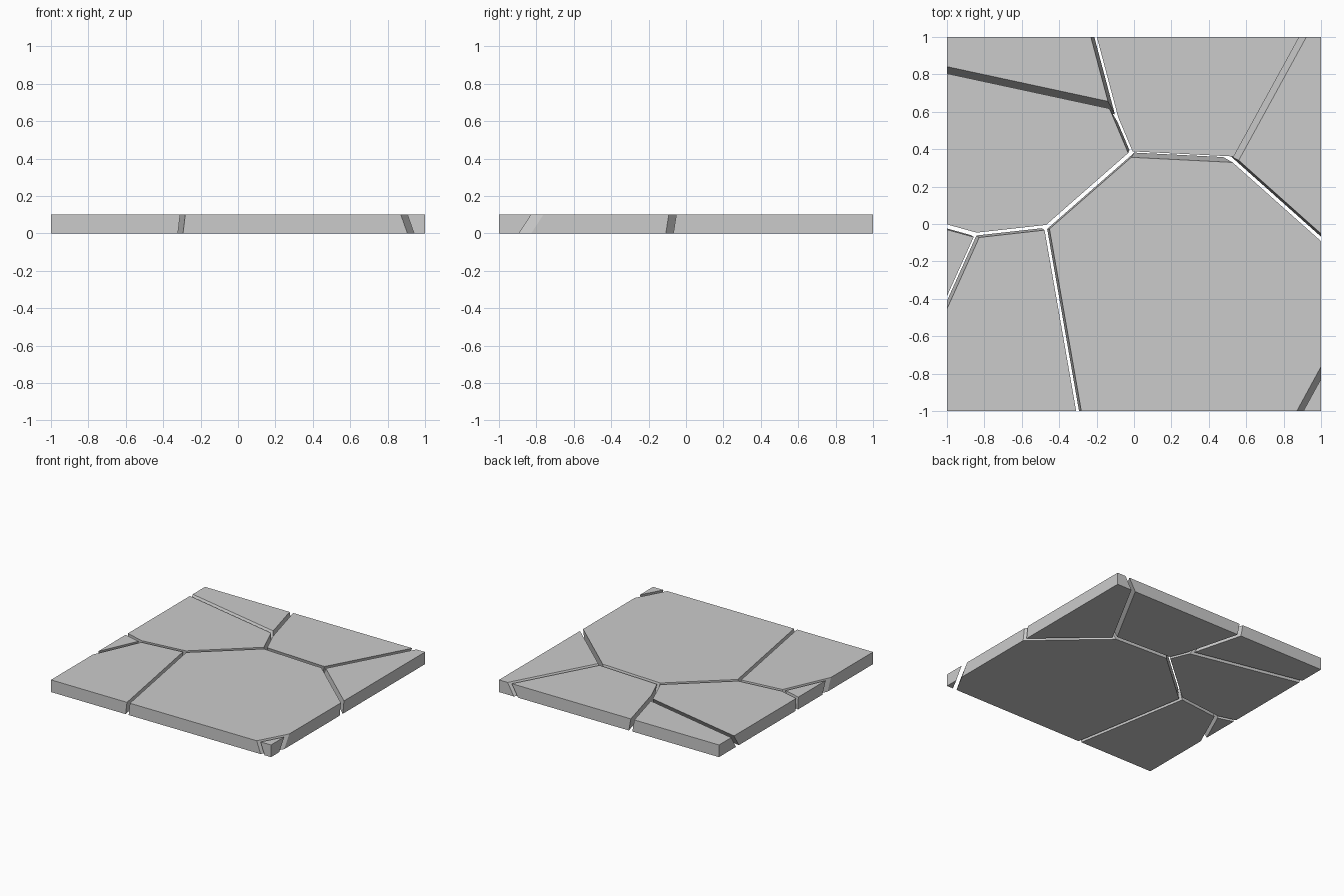
import bpy, bmesh
from mathutils import Vector

if "Cube" in bpy.data.objects:
    bpy.data.objects.remove(bpy.data.objects["Cube"])

H = 0.1  # slab thickness

# Cracks: start and end of the centre line on the top face, gap width,
# sideways drift of the crack at the bottom (positive = left of its direction)
CRACKS = {
    "corner_back_left": ((-1, .823), (-.123, .634), .036, -.06),
    "back_upper": ((-.118, .636), (-.214, .997), .031, -.018),
    "back_lower": ((-.118, .618), (-.021, .388), .025, .012),
    "middle": ((-.005, .372), (.535, .345), .032, .026),
    "back_right": ((.548, .353), (.901, .997), .033, .05),
    "right": ((.532, .345), (1, -.072), .03, -.012),
    "diagonal": ((-.465, -.019), (-.016, .374), .028, .008),
    "front": ((-.468, -.013), (-.296, -.997), .027, -.012),
    "left_inner": ((-.834, -.059), (-.476, -.019), .027, .012),
    "left_outer": ((-1, -.016), (-.856, -.056), .027, .006),
    "left_slant": ((-.842, -.07), (-1, -.42), .028, -.018),
    "corner_front_right": ((.888, -1), (1, -.795), .031, -.031),
}

# Pieces: the cracks around each, with +1 when the piece lies left of the crack
PIECES = {
    "slab_piece_back_left_corner": {"corner_back_left": 1, "back_upper": 1},
    "slab_piece_left": {"corner_back_left": -1, "back_lower": -1, "diagonal": 1,
                        "left_inner": 1, "left_outer": 1},
    "slab_piece_back": {"back_upper": -1, "back_lower": 1, "middle": 1, "back_right": 1},
    "slab_piece_right": {"back_right": -1, "right": 1},
    "slab_piece_centre": {"middle": -1, "right": -1, "diagonal": -1, "front": 1,
                          "corner_front_right": 1},
    "slab_piece_front_left": {"front": -1, "left_inner": -1, "left_slant": 1},
    "slab_piece_left_chip": {"left_outer": -1, "left_slant": -1},
    "slab_piece_front_right_chip": {"corner_front_right": -1},
}


def cut(bm, crack, side):
    """Slice away everything beyond one wall of a crack and cap the cut."""
    p, q, gap, drift = crack
    d = (Vector(q) - Vector(p)).normalized()
    n = Vector((-d.y, d.x, 0))
    point = Vector((*p, H)) + n * side * gap / 2
    normal = (n + Vector((0, 0, drift / H))) * side
    res = bmesh.ops.bisect_plane(bm, geom=bm.verts[:] + bm.edges[:] + bm.faces[:],
                                 plane_co=point, plane_no=normal, clear_inner=True)
    edges = [e for e in bm.edges if e.is_boundary]
    if edges:
        bmesh.ops.holes_fill(bm, edges=edges, sides=0)


for name, walls in PIECES.items():
    # Whole slab, cut down to the one piece
    bm = bmesh.new()
    bmesh.ops.create_cube(bm, size=1)
    bmesh.ops.scale(bm, vec=(2, 2, H), verts=bm.verts)
    bmesh.ops.translate(bm, vec=(0, 0, H / 2), verts=bm.verts)
    for crack, side in walls.items():
        cut(bm, CRACKS[crack], side)
    bmesh.ops.recalc_face_normals(bm, faces=bm.faces)
    mesh = bpy.data.meshes.new(name)
    bm.to_mesh(mesh)
    bm.free()
    bpy.context.collection.objects.link(bpy.data.objects.new(name, mesh))
